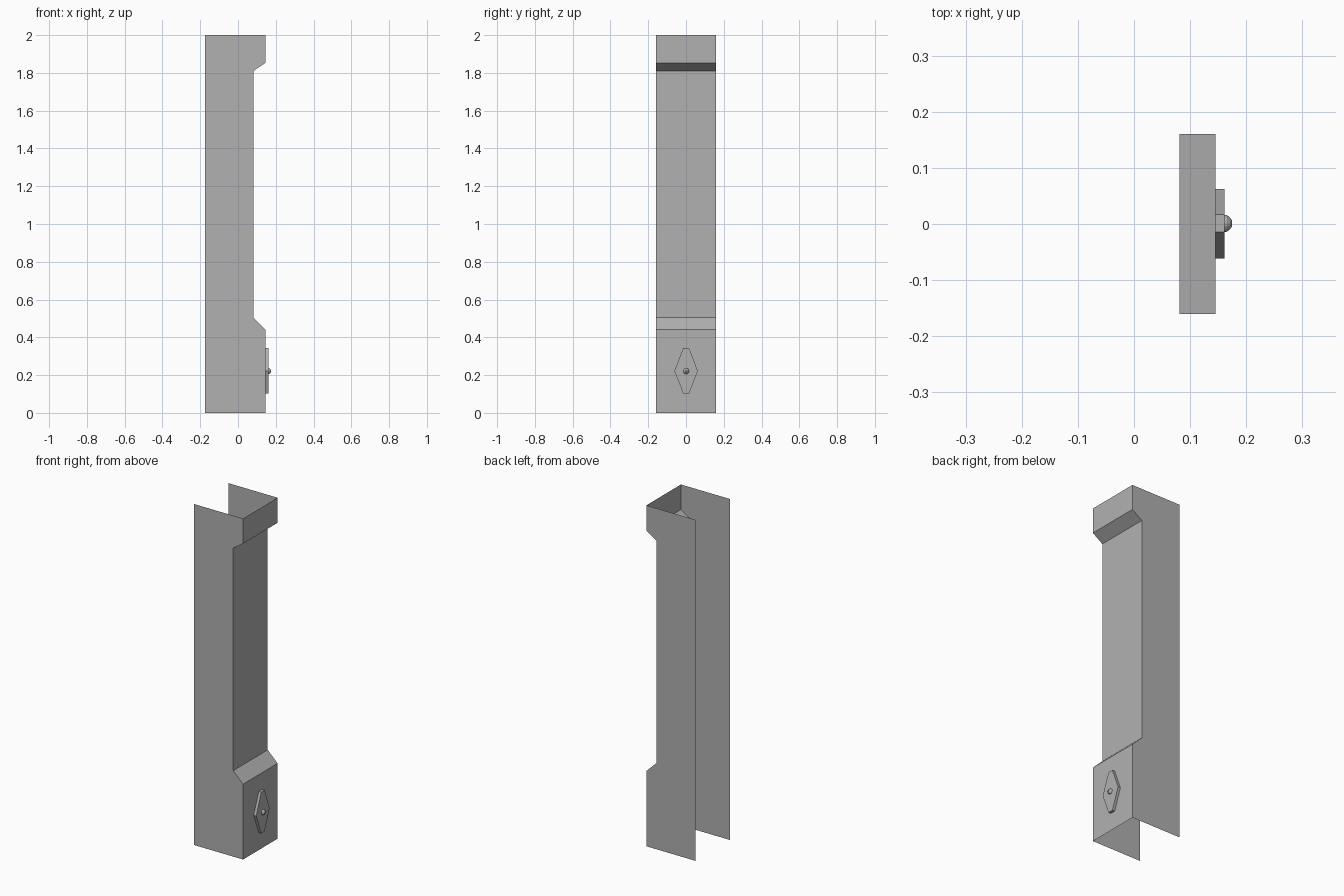
import bpy, bmesh
from math import radians
from mathutils import Matrix

if "Cube" in bpy.data.objects:
    bpy.data.objects.remove(bpy.data.objects["Cube"])

BACK, HALF = -0.175, 0.16

grey = bpy.data.materials.new("dark_grey")
grey.diffuse_color = (0.44, 0.44, 0.44, 1)
grey.use_nodes = True
grey.node_tree.nodes["Principled BSDF"].inputs["Base Color"].default_value = grey.diffuse_color


def finish(name, bm):
    me = bpy.data.meshes.new(name)
    bm.to_mesh(me)
    bm.free()
    me.materials.append(grey)
    ob = bpy.data.objects.new(name, me)
    bpy.context.collection.objects.link(ob)
    return ob


# pillar casing: two cheeks and a stepped face, open at back, top and bottom
profile = [(0.145, 0), (0.145, 0.442), (0.081, 0.504),
           (0.081, 1.81), (0.145, 1.853), (0.145, 2)]
bm = bmesh.new()
left, right = [[bm.verts.new((x, y, z)) for x, z in profile] for y in (-HALF, HALF)]
for i in range(len(profile) - 1):
    bm.faces.new((left[i], right[i], right[i + 1], left[i + 1]))
for row, y in ((left, -HALF), (right, HALF)):
    cheek = row + [bm.verts.new((BACK, y, z)) for z in (2, 0)]
    bm.faces.new(cheek if y < 0 else cheek[::-1])
finish("pillar_casing", bm)

# lozenge plate: extruded six-sided outline on the base block
outline = [(0.0625, 0.222), (0.0165, 0.343), (-0.0145, 0.343),
           (-0.0615, 0.222), (-0.0145, 0.102), (0.0165, 0.102)]
bm = bmesh.new()
base = [bm.verts.new((0.145, y, z)) for y, z in outline]
face = [bm.verts.new((0.161, y, z)) for y, z in outline]
bm.faces.new(face)
for i in range(6):
    j = (i + 1) % 6
    bm.faces.new((base[i], base[j], face[j], face[i]))
finish("lozenge_plate", bm)

# stud: low domed knob at the plate centre
bm = bmesh.new()
rings = [(0.0155, 0.16), (0.0145, 0.165), (0.0105, 0.170), (0.005, 0.174)]
loops = [bmesh.ops.create_circle(bm, segments=16, radius=r, cap_ends=(i == 3),
                                 matrix=Matrix.Translation((0, 0, x)))["verts"]
         for i, (r, x) in enumerate(rings)]
for a, b in zip(loops, loops[1:]):
    for i in range(16):
        j = (i + 1) % 16
        bm.faces.new((a[i], a[j], b[j], b[i]))
bmesh.ops.recalc_face_normals(bm, faces=bm.faces)
bmesh.ops.transform(bm, verts=bm.verts, matrix=Matrix.Translation((0.001, 0.001, 0.221))
                    @ Matrix.Rotation(radians(90), 4, 'Y'))
finish("stud", bm)
